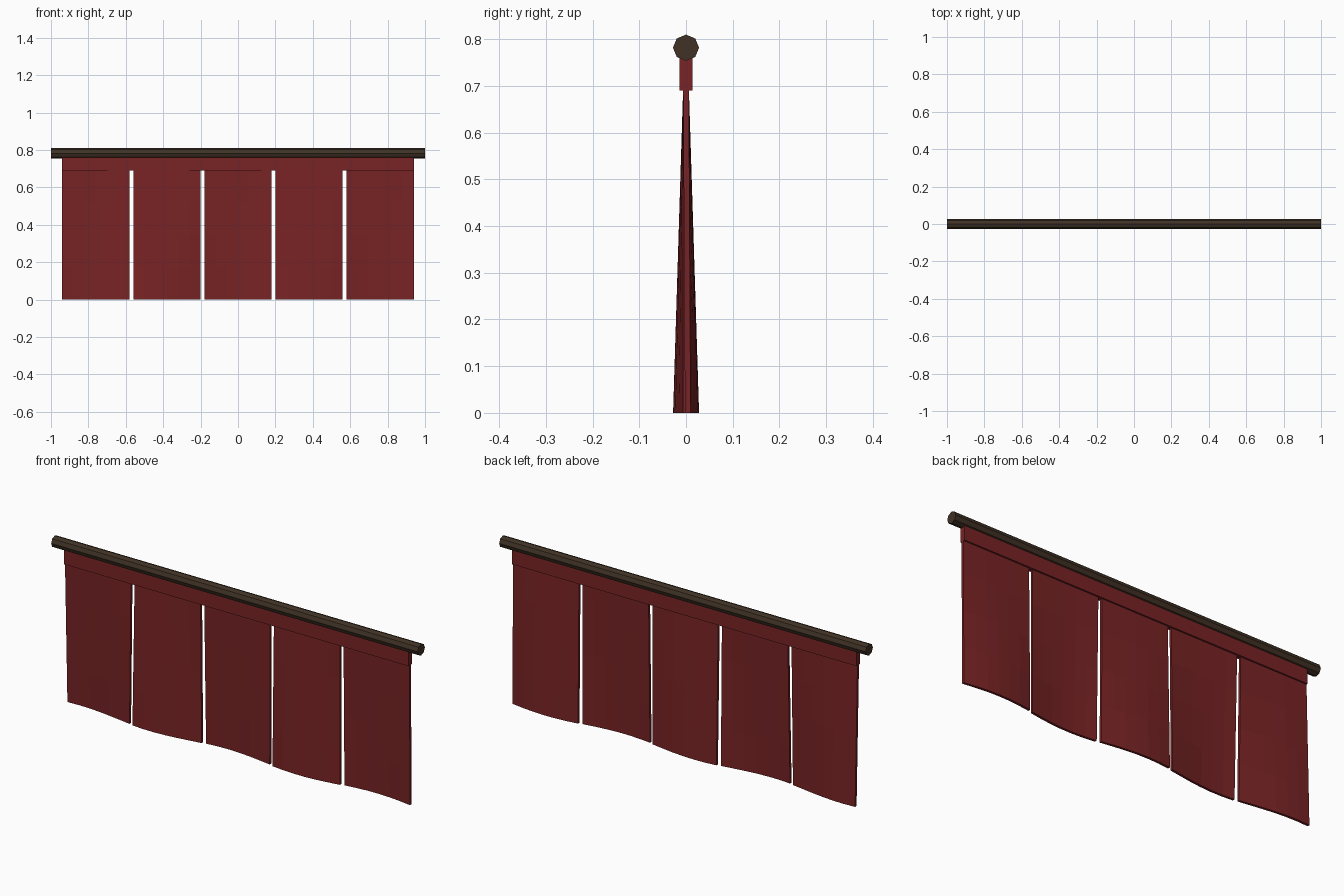
import bpy, bmesh, math

if "Cube" in bpy.data.objects:
    bpy.data.objects.remove(bpy.data.objects["Cube"])


def material(name, rgb):
    m = bpy.data.materials.new(name)
    m.diffuse_color = (*rgb, 1)
    m.use_nodes = True
    m.node_tree.nodes["Principled BSDF"].inputs["Base Color"].default_value = m.diffuse_color
    return m


RED = material("curtain red", (0.19, 0.017, 0.018))
BROWN = material("dark wood", (0.052, 0.032, 0.019))


def finish(bm, name, mat):
    bmesh.ops.recalc_face_normals(bm, faces=bm.faces)
    me = bpy.data.meshes.new(name)
    bm.to_mesh(me)
    bm.free()
    me.materials.append(mat)
    ob = bpy.data.objects.new(name, me)
    bpy.context.collection.objects.link(ob)
    return ob


# Hanging rod: octagonal, along x
bpy.ops.mesh.primitive_cylinder_add(vertices=8, radius=0.028, depth=2,
                                    location=(0, 0, 0.782),
                                    rotation=(0, math.pi / 2, 0))
rod = bpy.context.object
rod.name = "hanging_rod"
rod.data.materials.append(BROWN)

# Header band under the rod
bm = bmesh.new()
bmesh.ops.create_cube(bm, size=1)
for v in bm.verts:
    v.co = (v.co.x * 1.88, v.co.y * 0.028, 0.735 + v.co.z * 0.09)
finish(bm, "header_band", RED)

# Five cloth panels, billowing more towards the hem
WIDTH, PITCH, TOP, HALF = 0.36, 0.38, 0.70, 0.006
COLS, ROWS = 6, 4


def cloth_panel(i):
    bm = bmesh.new()
    bmesh.ops.create_cube(bm, size=1)
    for axis, count in ((0, COLS), (2, ROWS)):
        for k in range(1, count):
            co, no = [0, 0, 0], [0, 0, 0]
            co[axis], no[axis] = k / count - 0.5, 1
            bmesh.ops.bisect_plane(bm, geom=bm.verts[:] + bm.edges[:] + bm.faces[:],
                                   plane_co=co, plane_no=no)
    sign = 1 if i % 2 == 0 else -1
    start = math.radians(60 - 10 * i)
    for v in bm.verts:
        u, drop = v.co.x + 0.5, 0.5 - v.co.z
        wave = sign * 0.022 * drop * math.sin(start + math.radians(150) * u)
        v.co = ((i - 2) * PITCH + v.co.x * WIDTH,
                v.co.y * 2 * HALF + wave,
                TOP * (1 - drop))
    finish(bm, f"cloth_panel_{i + 1}", RED)


for i in range(5):
    cloth_panel(i)
